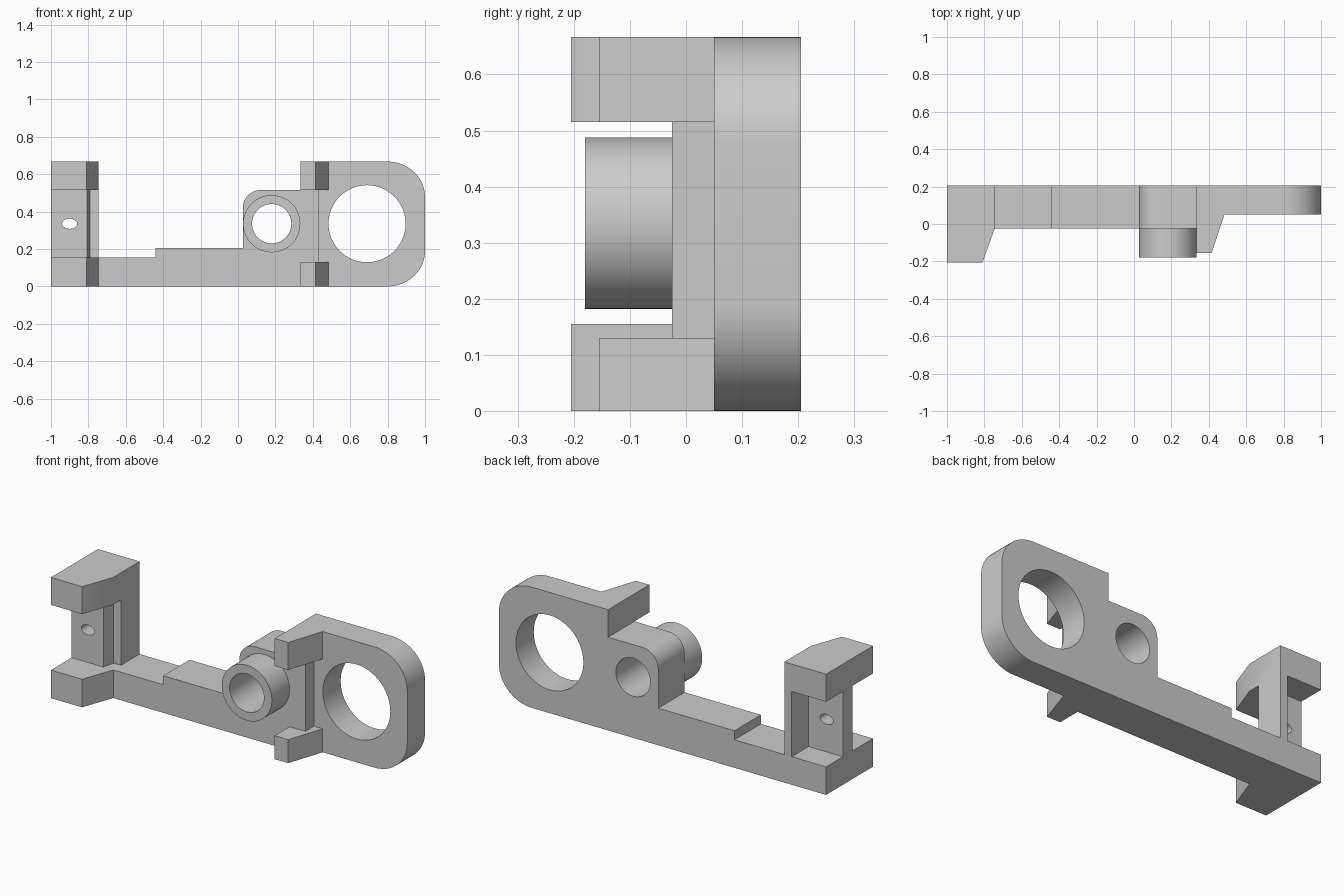
import bpy, bmesh
from math import cos, sin, pi, radians

if "Cube" in bpy.data.objects:
    bpy.data.objects.remove(bpy.data.objects["Cube"])


def prism(name, pts, lo, hi, axis):
    """Extrude a closed 2D profile: axis 'y' takes (x, z) points, axis 'z' takes (x, y)."""
    bm = bmesh.new()
    place = (lambda a, b: (a, lo, b)) if axis == 'y' else (lambda a, b: (a, b, lo))
    face = bm.faces.new([bm.verts.new(place(*p)) for p in pts])
    new = bmesh.ops.extrude_face_region(bm, geom=[face])['geom']
    step = (0, hi - lo, 0) if axis == 'y' else (0, 0, hi - lo)
    bmesh.ops.translate(bm, vec=step, verts=[g for g in new if isinstance(g, bmesh.types.BMVert)])
    bmesh.ops.recalc_face_normals(bm, faces=bm.faces)
    mesh = bpy.data.meshes.new(name)
    bm.to_mesh(mesh)
    bm.free()
    ob = bpy.data.objects.new(name, mesh)
    bpy.context.collection.objects.link(ob)
    return ob


def arc(cx, cz, rx, rz, a0, a1, n=16):
    return [(cx + rx * cos(radians(a0 + (a1 - a0) * i / n)),
             cz + rz * sin(radians(a0 + (a1 - a0) * i / n))) for i in range(n + 1)]


def oval(cx, cz, rx, rz, n=64):
    return arc(cx, cz, rx, rz, 0, 360, n)[:-1]


def combine(target, other, operation):
    mod = target.modifiers.new(other.name, 'BOOLEAN')
    mod.object, mod.operation, mod.solver = other, operation, 'EXACT'
    bpy.context.view_layer.objects.active = target
    bpy.ops.object.modifier_apply(modifier=mod.name)
    bpy.data.objects.remove(other)


H, BACK, FRONT, MID = 0.667, 0.205, -0.025, 0.335

# stepped bar rising into the rounded boss block
bracket = prism('bracket', [(-1, 0), (0.43, 0), (0.43, 0.515)]
                + arc(0.121, 0.42, 0.095, 0.095, 90, 180)
                + [(0.026, 0.205), (-0.44, 0.205), (-0.44, 0.155), (-1, 0.155)],
                FRONT, BACK, 'y')

parts = []
# large ring plate with rounded outer corners
parts.append(prism('ring_plate', [(0.333, 0)] + arc(0.8, 0.19, 0.2, 0.19, -90, 0)
                   + arc(0.8, H - 0.19, 0.2, 0.19, 0, 90) + [(0.333, H)], 0.05, BACK, 'y'))
# upper part of the plate left of the block ends in two tapered lugs
lug = [(0.333, -0.155), (0.415, -0.155), (0.483, 0.05), (0.483, 0.12), (0.333, 0.12)]
jaw = [(-1, -0.205), (-0.81, -0.205), (-0.745, FRONT), (-0.745, BACK), (-1, BACK)]
parts.append(prism('lower_lug', lug, 0, 0.13, 'z'))
parts.append(prism('upper_lug', lug, 0.515, H, 'z'))
# end post: two jaws joined by a thin web and a back rib
parts.append(prism('lower_jaw', jaw, 0, 0.155, 'z'))
parts.append(prism('upper_jaw', jaw, 0.515, H, 'z'))
parts.append(prism('post_web', [(-1, FRONT), (-0.806, FRONT), (-0.79, 0.043), (-0.745, 0.043),
                                (-0.745, BACK), (-0.79, BACK), (-0.79, 0.058), (-1, 0.058)],
                   0.155, 0.515, 'z'))
# cylindrical boss
parts.append(prism('boss', oval(0.18, MID, 0.153, 0.153), -0.18, 0, 'y'))
for part in parts:
    combine(bracket, part, 'UNION')

# ring opening, boss bore and small oval post hole
for name, x, rx, rz in (('ring_hole', 0.69, 0.206, 0.206),
                        ('boss_bore', 0.18, 0.105, 0.105),
                        ('post_hole', -0.9, 0.04, 0.027)):
    combine(bracket, prism(name, oval(x, MID, rx, rz), -0.4, 0.4, 'y'), 'DIFFERENCE')

bracket.select_set(True)
bpy.context.view_layer.objects.active = bracket
bpy.ops.object.shade_smooth_by_angle(angle=radians(20))
